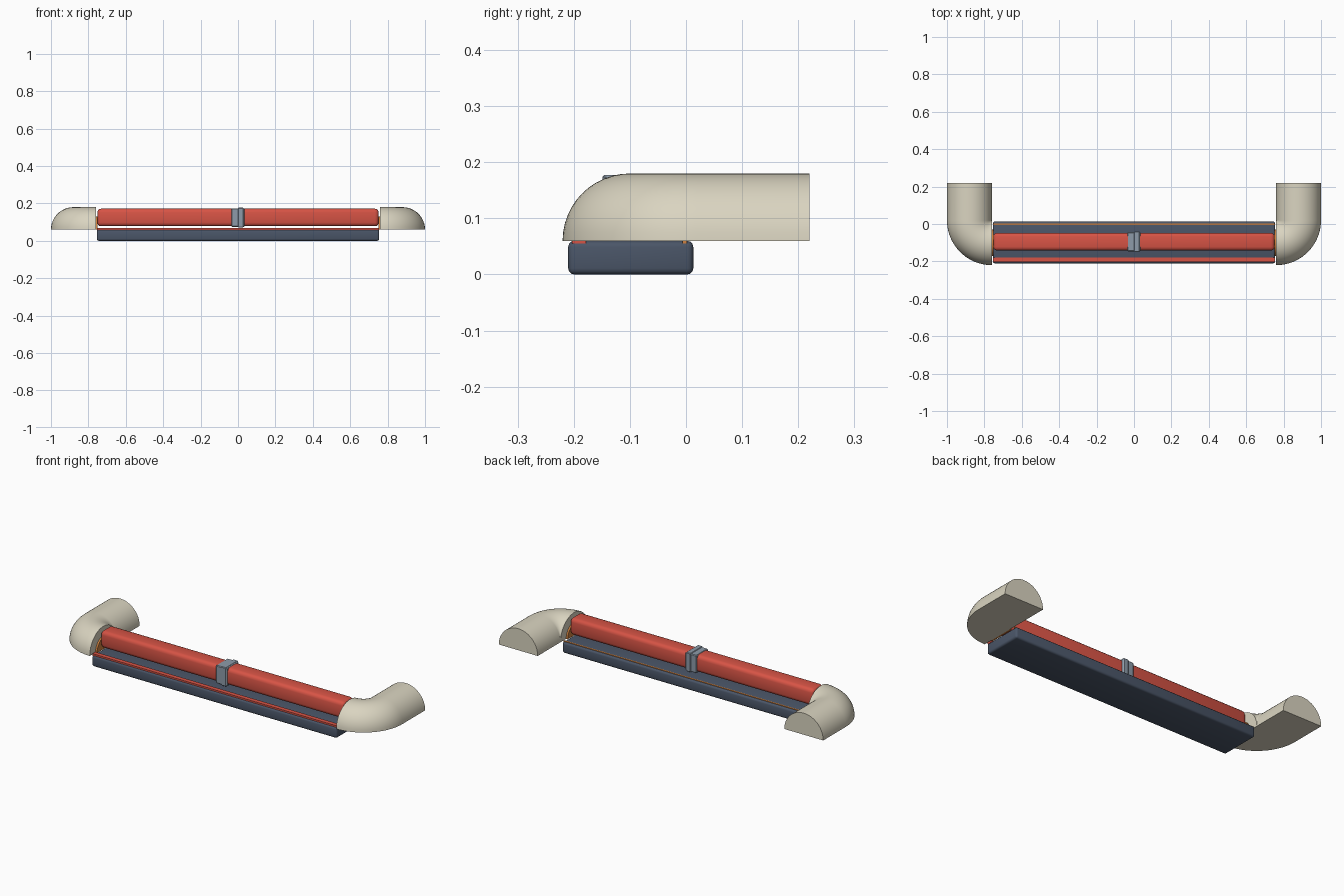
import bpy, bmesh, math

if "Cube" in bpy.data.objects:
    bpy.data.objects.remove(bpy.data.objects["Cube"])


def material(name, rgb):
    m = bpy.data.materials.new(name)
    m.diffuse_color = (*rgb, 1)
    m.use_nodes = True
    m.node_tree.nodes["Principled BSDF"].inputs["Base Color"].default_value = m.diffuse_color
    return m


CREAM = material("cream", (0.70, 0.66, 0.53))
RED = material("red", (0.68, 0.088, 0.06))
SLATE = material("slate", (0.069, 0.092, 0.138))
GREY = material("grey", (0.27, 0.33, 0.40))
ORANGE = material("orange", (0.62, 0.22, 0.05))


def finish(name, bm, mat, smooth=True):
    bmesh.ops.recalc_face_normals(bm, faces=bm.faces)
    me = bpy.data.meshes.new(name)
    bm.to_mesh(me)
    bm.free()
    ob = bpy.data.objects.new(name, me)
    bpy.context.collection.objects.link(ob)
    me.materials.append(mat)
    if smooth:
        bpy.ops.object.select_all(action='DESELECT')
        ob.select_set(True)
        bpy.context.view_layer.objects.active = ob
        bpy.ops.object.shade_smooth_by_angle(angle=math.radians(35))
    return ob


def box(name, x, y, z, mat, bevel=0.0, segments=3):
    """Box from (min, max) ranges with optional rounded edges."""
    bm = bmesh.new()
    bmesh.ops.create_cube(bm, size=1)
    for v in bm.verts:
        v.co = [r[0] + (c + 0.5) * (r[1] - r[0]) for c, r in zip(v.co, (x, y, z))]
    if bevel:
        bmesh.ops.bevel(bm, geom=bm.edges[:], offset=bevel, segments=segments,
                        profile=0.5, affect='EDGES')
    return finish(name, bm, mat, bool(bevel))


def half_pipe(name, side):
    """Half-round bar: straight run from the back, then a quarter bend inward."""
    r, n, bend = 0.12, 24, 20
    cx, cy, z0 = 0.76, 0.02, 0.06
    stations = [(0.0, 0.2)] + [(math.pi / 2 * i / bend, 0) for i in range(bend + 1)]
    bm = bmesh.new()
    rings = []
    for a, shift in stations:
        ring = []
        for k in range(n + 1):
            t = math.pi * k / n
            d = r + r * math.cos(t)
            ring.append(bm.verts.new((side * (cx + d * math.cos(a)),
                                      cy + shift - d * math.sin(a),
                                      z0 + r * math.sin(t))))
        rings.append(ring)
    for p, q in zip(rings, rings[1:]):
        for k in range(n + 1):
            j = (k + 1) % (n + 1)
            bm.faces.new((p[k], p[j], q[j], q[k]))
    bm.faces.new(rings[0])
    bm.faces.new(rings[-1])
    bmesh.ops.remove_doubles(bm, verts=bm.verts[:], dist=1e-5)
    return finish(name, bm, CREAM)


def end_plate(name, side):
    """Half-round plate between the bar end and the pipe."""
    bm = bmesh.new()
    pts = [(-0.10 + 0.07 * math.cos(math.pi * k / 16),
            0.06 + 0.07 * math.sin(math.pi * k / 16)) for k in range(17)]
    face = bm.faces.new([bm.verts.new((side * 0.75, y, z)) for y, z in pts])
    out = bmesh.ops.extrude_face_region(bm, geom=[face])
    for g in out['geom']:
        if isinstance(g, bmesh.types.BMVert):
            g.co.x = side * 0.762
    return finish(name, bm, ORANGE)


# Base rail with a strip along each long edge
box("base_rail", (-0.755, 0.755), (-0.21, 0.013), (0, 0.06), SLATE, 0.011)
box("front_strip", (-0.755, 0.755), (-0.203, -0.178), (0.055, 0.068), RED)
box("back_strip", (-0.755, 0.755), (-0.006, 0.002), (0.055, 0.063), ORANGE)

# Red bar and the clip around its middle
box("bar", (-0.752, 0.752), (-0.142, -0.047), (0.078, 0.172), RED, 0.02)
box("clip", (-0.035, 0.035), (-0.146, -0.043), (0.074, 0.174), GREY, 0.004, 1)
box("clip_rib", (0.0, 0.03), (-0.149, -0.040), (0.072, 0.177), GREY, 0.003, 1)

# Curved half-round ends
for label, side in (("left", -1), ("right", 1)):
    half_pipe(label + "_pipe", side)
    end_plate(label + "_end_plate", side)
